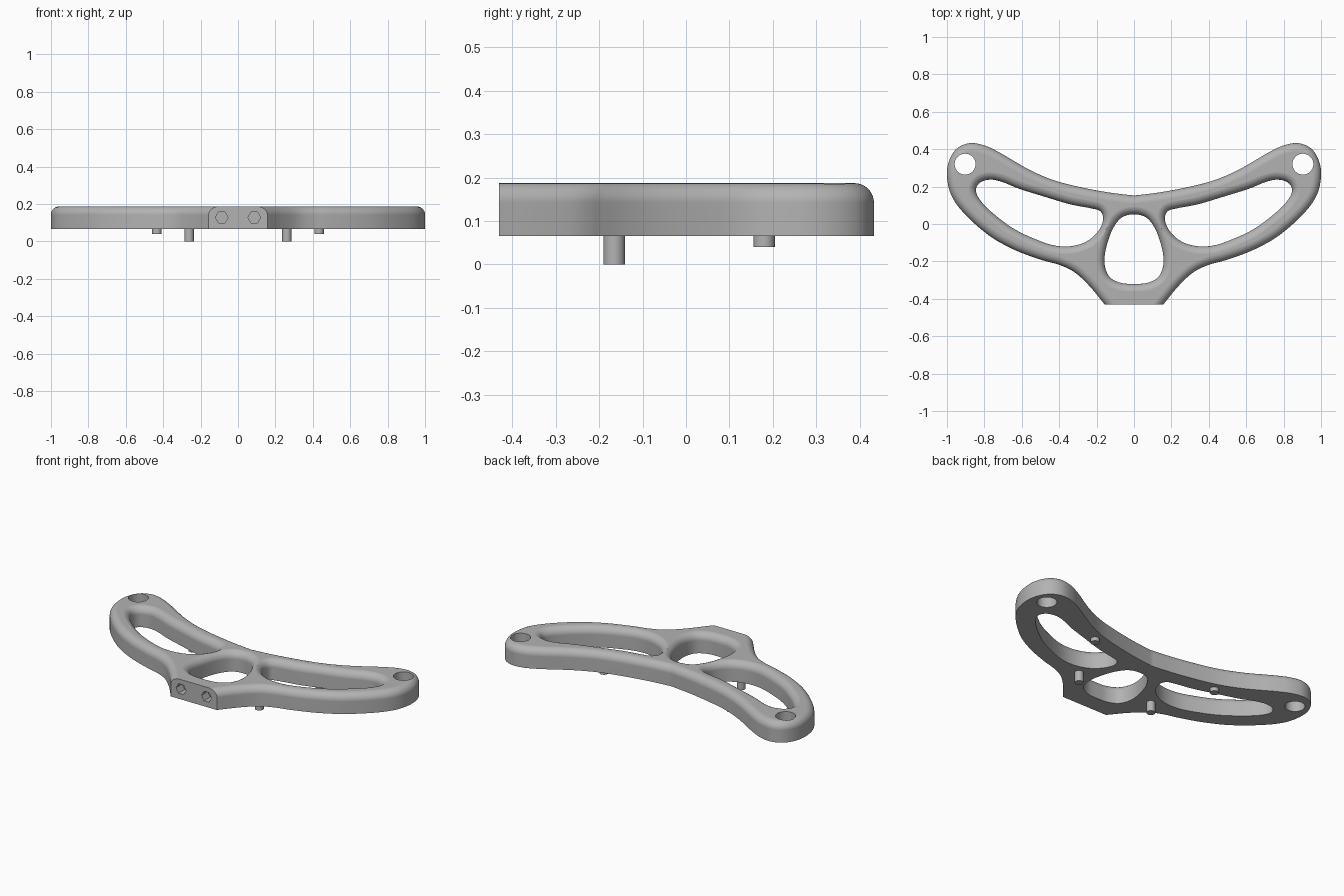
import bpy, bmesh
from math import pi, sin, cos, radians
from mathutils import Vector, Matrix

if "Cube" in bpy.data.objects:
    bpy.data.objects.remove(bpy.data.objects["Cube"], do_unlink=True)

BASE, TOP, FRONT, FILLET = 0.065, 0.187, -0.43, 0.045

grey = bpy.data.materials.new("plain grey")
grey.use_nodes = True
grey.diffuse_color = (0.45, 0.45, 0.45, 1)
grey.node_tree.nodes["Principled BSDF"].inputs["Base Color"].default_value = (0.45, 0.45, 0.45, 1)


def spline(points, closed, steps=8):
    """Smooth curve through the points."""
    pts = [Vector(p) for p in points]
    n = len(pts)
    pick = (lambda i: pts[i % n]) if closed else (lambda i: pts[max(0, min(n - 1, i))])
    out = []
    for i in range(n if closed else n - 1):
        a, b, c, d = (pick(i + k) for k in (-1, 0, 1, 2))
        for s in range(steps):
            t = s / steps
            out.append(0.5 * (2 * b + (c - a) * t + (2 * a - 5 * b + 4 * c - d) * t ** 2
                              + (3 * b - a - 3 * c + d) * t ** 3))
    return out if closed else out + [pts[-1]]


def mirror(points):
    return [Vector((-p[0], p[1])) for p in points]


def circle(x, y, r, n=32):
    return [Vector((x + r * cos(2 * pi * i / n), y + r * sin(2 * pi * i / n))) for i in range(n)]


def prism(name, loop, profile, matrix=Matrix(), front_cut=False):
    """Solid whose outline is offset by (distance, height) steps of the profile."""
    n = len(loop)
    if sum(loop[i - 1].cross(loop[i]) for i in range(n)) < 0:
        loop = loop[::-1]
    normals = []
    for i in range(n):
        t = (loop[(i + 1) % n] - loop[i - 1]).normalized()
        normals.append(Vector((t.y, -t.x)))
    bm = bmesh.new()
    rings = [[bm.verts.new((*(p + m * off), z)) for p, m in zip(loop, normals)]
             for off, z in profile]
    for low, high in zip(rings, rings[1:]):
        for i in range(n):
            bm.faces.new((low[i - 1], low[i], high[i], high[i - 1]))
    bm.faces.new(rings[0][::-1])
    bm.faces.new(rings[-1])
    if front_cut:
        bmesh.ops.bisect_plane(bm, geom=bm.verts[:] + bm.edges[:] + bm.faces[:],
                               plane_co=(0, FRONT, 0), plane_no=(0, -1, 0), clear_outer=True)
        bmesh.ops.holes_fill(bm, edges=[e for e in bm.edges if e.is_boundary], sides=0)
    bmesh.ops.recalc_face_normals(bm, faces=bm.faces[:])
    bm.transform(matrix)
    mesh = bpy.data.meshes.new(name)
    bm.to_mesh(mesh)
    bm.free()
    mesh.materials.append(grey)
    obj = bpy.data.objects.new(name, mesh)
    bpy.context.collection.objects.link(obj)
    return obj


def activate(obj):
    bpy.ops.object.select_all(action='DESELECT')
    obj.select_set(True)
    bpy.context.view_layer.objects.active = obj


def carve(target, cutter):
    mod = target.modifiers.new("carve", 'BOOLEAN')
    mod.operation, mod.solver, mod.object = 'DIFFERENCE', 'EXACT', cutter
    activate(target)
    bpy.ops.object.modifier_apply(modifier=mod.name)
    bpy.data.objects.remove(cutter, do_unlink=True)


# Swept bracket outline, with a rounded upper rim and a flat front
half = [(0, .152), (.18, .176), (.40, .225), (.555, .288), (.715, .38), (.80, .42),
        (.877, .432), (.945, .405), (.988, .34), (1, .255), (.975, .15), (.90, .048),
        (.77, -.065), (.635, -.14), (.50, -.19), (.395, -.22), (.315, -.26),
        (.235, -.335), (.157, -.43), (.09, -.51)]
right_half = spline(half, False)
outline = right_half + mirror(right_half[1:])[::-1]
arc = [radians(a) for a in range(0, 91, 10)]
rim = [(0, BASE)] + [(FILLET * (cos(a) - 1), TOP - FILLET + FILLET * sin(a)) for a in arc]
body = prism("bracket_body", outline, rim, front_cut=True)

# Openings that flare outward at the upper rim
flare = [(0, BASE - .03)] + [(FILLET * (1 - cos(a)), TOP + .0004 - FILLET + FILLET * sin(a))
                             for a in arc] + [(FILLET, TOP + .03)]
slot = spline([(.845, .176), (.825, .22), (.77, .237), (.705, .225), (.61, .187),
               (.475, .145), (.34, .105), (.235, .085), (.18, .068), (.165, .025),
               (.187, -.032), (.24, -.085), (.315, -.115), (.405, -.118), (.50, -.092),
               (.635, -.03), (.745, .05), (.815, .118)], True)
side = [(0, .052), (.065, .035), (.11, -.02), (.14, -.095), (.157, -.175), (.152, -.24),
        (.125, -.288), (.07, -.315), (0, -.32)]
middle = spline(side + mirror(side[1:-1])[::-1], True)
for loop in (slot, mirror(slot), middle):
    carve(body, prism("opening_cutter", loop, flare))

# Bolt holes at the tips and hexagonal sockets in the front
turn = Matrix.Translation((0, 0, .128)) @ Matrix.Rotation(pi / 2, 4, 'X')
for s in (-1, 1):
    carve(body, prism("bolt_cutter", circle(s * .903, .32, .056), [(0, 0), (0, .3)]))
    carve(body, prism("socket_cutter", circle(s * .087, 0, .034, 6),
                      [(0, .37), (0, .5)], turn))

# Locating pegs underneath
parts = [body]
for label, s in (("right", -1), ("left", 1)):
    parts.append(prism(label + "_front_peg", circle(s * .261, -.165, .025, 24),
                       [(0, 0), (0, BASE + .015)]))
    parts.append(prism(label + "_back_peg", circle(s * .434, .18, .025, 24),
                       [(0, .04), (0, BASE + .015)]))

for obj in parts:
    activate(obj)
    bpy.ops.object.shade_smooth_by_angle(angle=radians(30))
weighted = body.modifiers.new("even_shading", 'WEIGHTED_NORMAL')
weighted.keep_sharp = True
